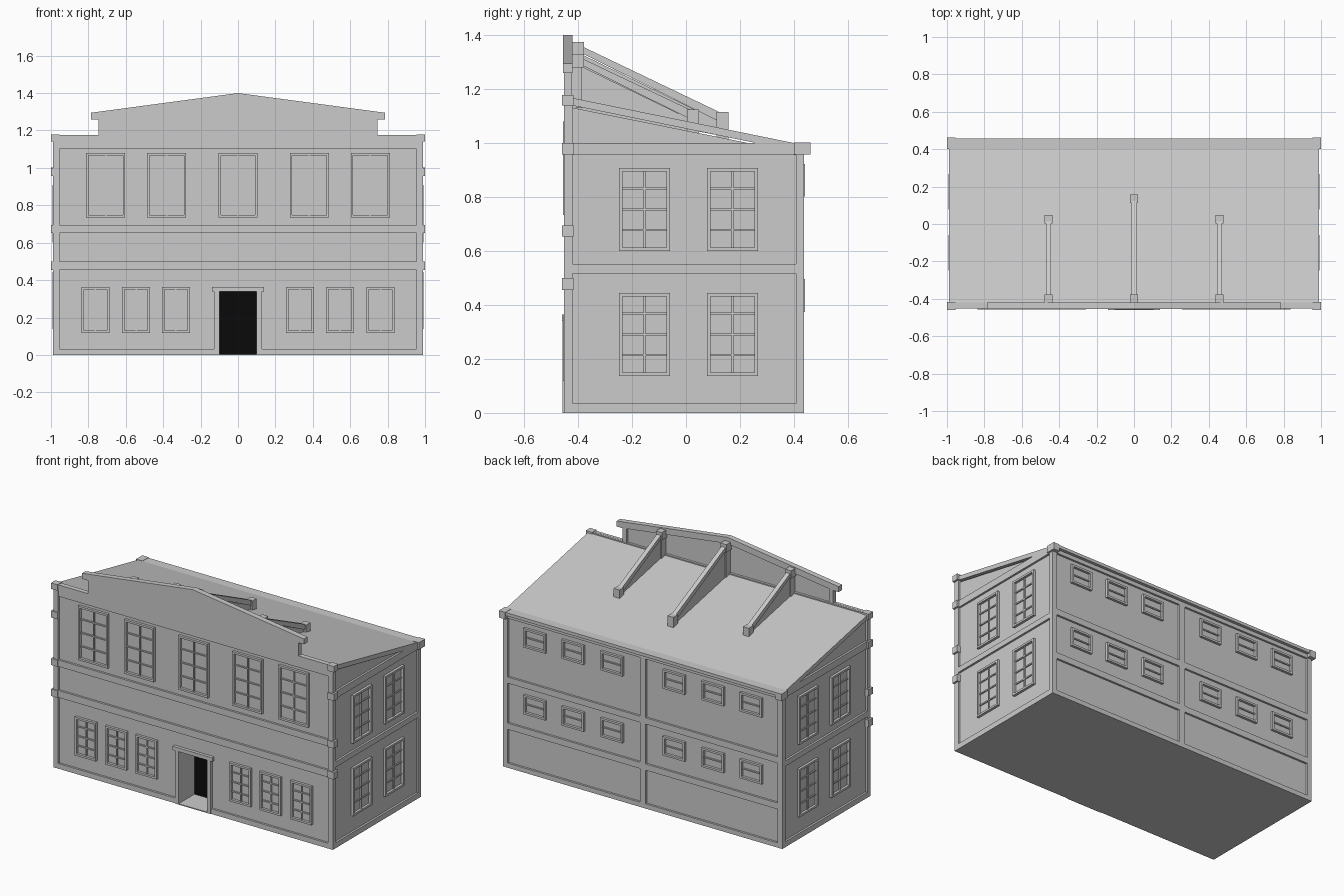
import bpy, bmesh
from mathutils import Vector

cube = bpy.data.objects.get("Cube")
if cube:
    bpy.data.objects.remove(cube, do_unlink=True)


def material(name, rgb):
    m = bpy.data.materials.new(name)
    m.use_nodes = True
    m.diffuse_color = (*rgb, 1)
    m.node_tree.nodes["Principled BSDF"].inputs["Base Color"].default_value = (*rgb, 1)
    return m


stone = material("stone grey", (0.6, 0.6, 0.6))
black = material("black", (0.003, 0.003, 0.003))


def finish(name, bm, mat=stone):
    bmesh.ops.recalc_face_normals(bm, faces=bm.faces)
    me = bpy.data.meshes.new(name)
    bm.to_mesh(me)
    bm.free()
    me.materials.append(mat)
    ob = bpy.data.objects.new(name, me)
    bpy.context.collection.objects.link(ob)
    return ob


def boxes(name, corners, mat=stone):
    """One object from pairs of opposite corners."""
    bm = bmesh.new()
    for a, b in corners:
        a, b = Vector(a), Vector(b)
        verts = bmesh.ops.create_cube(bm, size=1)["verts"]
        for v in verts:
            v.co = (a + b) / 2 + v.co * (b - a)
    return finish(name, bm, mat)


def prism(name, profile, start, end, axis):
    """Extrude a closed profile along x (points are y, z) or y (points are x, z)."""
    def place(p, t):
        return (t, p[0], p[1]) if axis == "x" else (p[0], t, p[1])
    bm = bmesh.new()
    face = bm.faces.new([bm.verts.new(place(p, start)) for p in profile])
    new = bmesh.ops.extrude_face_region(bm, geom=[face])["geom"]
    shift = Vector(place((0, 0), end - start))
    bmesh.ops.translate(bm, vec=shift, verts=[g for g in new if isinstance(g, bmesh.types.BMVert)])
    return finish(name, bm)


# Wall coordinates: u along the wall, z up, d outwards
WALLS = {
    "front": lambda u, z, d: (u, -0.44 - d, z),
    "back": lambda u, z, d: (u, 0.425 + d, z),
    "left": lambda u, z, d: (0.975 + d, u, z),
    "right": lambda u, z, d: (-0.975 - d, u, z),
}
TRIM = 0.013


def plate(wall, u0, u1, z0, z1, d=TRIM):
    at = WALLS[wall]
    return at(u0, z0, -0.006), at(u1, z1, d)


def window(wall, u, z, w, h, cols, rows):
    """Raised frame with glazing bars."""
    u0, u1, z0, z1, t = u - w / 2, u + w / 2, z - h / 2, z + h / 2, 0.013
    parts = [plate(wall, u0, u0 + t, z0, z1, 0.016), plate(wall, u1 - t, u1, z0, z1, 0.016),
             plate(wall, u0 + t, u1 - t, z0, z0 + t, 0.016),
             plate(wall, u0 + t, u1 - t, z1 - t, z1, 0.016)]
    for i in range(1, cols):
        c = u0 + w * i / cols
        parts.append(plate(wall, c - 0.004, c + 0.004, z0 + t, z1 - t, 0.008))
    for i in range(1, rows):
        c = z0 + h * i / rows
        parts.append(plate(wall, u0 + t, u1 - t, c - 0.004, c + 0.004, 0.007))
    boxes(wall + "_window", parts)


# Main block with the doorway cut out
body = prism("building_body", [(-0.44, 0), (0.425, 0), (0.425, 0.985), (0.28, 0.99), (-0.44, 1.135)],
             -0.975, 0.975, "x")
cutter = boxes("doorway_cutter", [((-0.1, -0.6, 0.006), (0.1, -0.29, 0.34))])
cutter.hide_render = True
mod = body.modifiers.new("doorway", "BOOLEAN")
mod.object = cutter
mod.operation = "DIFFERENCE"
mod.solver = "EXACT"
bpy.context.view_layer.objects.active = body
bpy.ops.object.modifier_apply(modifier=mod.name)
bpy.data.objects.remove(cutter, do_unlink=True)

# Door and its surround
boxes("door", [((-0.1, -0.297, 0.006), (0.1, -0.288, 0.34))], black)
surround = [plate("front", s * 0.1, s * 0.127, 0, 0.34, 0.017) for s in (-1, 1)]
surround.append(plate("front", -0.14, 0.14, 0.34, 0.364, 0.02))
surround.append(plate("front", -0.1, 0.1, 0, 0.006, 0.017))
boxes("door_surround", surround)

# Front bands
bands = [plate("front", -0.955, 0.955, a, b) for a, b in ((0.455, 0.5), (0.653, 0.695), (1.14, 1.175))]
bands += [plate("front", s * 0.127, s * 0.955, 0, 0.033) for s in (-1, 1)]
boxes("front_bands", bands)

# Front parapet
boxes("front_parapet", [((-0.988, -0.45, 1.1), (0.988, -0.42, 1.174))])

# Back bands and central pilaster
bands = [plate("back", s * 0.02, s * 0.955, a, b) for s in (-1, 1)
         for a, b in ((0, 0.03), (0.245, 0.285), (0.54, 0.58), (0.955, 0.99))]
bands.append(plate("back", -0.02, 0.02, 0, 0.99))
boxes("back_bands", bands)

# Side bands
for wall in ("left", "right"):
    boxes(wall + "_bands", [plate(wall, -0.42, 0.41, a, b)
                            for a, b in ((0, 0.035), (0.517, 0.552), (0.955, 1.0))])

# Corner pilasters with stone blocks
for side, s in (("left", 1), ("right", -1)):
    boxes(side + "_pilasters", [((s * 0.955, -0.453, 0), (s * 0.988, -0.42, 1.15)),
                                ((s * 0.955, 0.408, 0), (s * 0.988, 0.438, 0.99))])
    blocks = [((s * 0.955, -0.46, a), (s, -0.416, b))
              for a, b in ((0.455, 0.5), (0.653, 0.695), (0.957, 1.0), (1.14, 1.178))]
    blocks.append(((s * 0.955, 0.4, 0.957), (s, 0.462, 1.002)))
    boxes(side + "_corner_blocks", blocks)

# Sloping roof slab with a flat lip at the back
prism("roof", [(-0.425, 1.168), (0.4, 1.0), (0.458, 1.0), (0.458, 0.98), (0.26, 0.985),
               (0.26, 1.0), (-0.425, 1.14)], -0.988, 0.988, "x")

# Pediment, its end posts and its coping
prism("pediment", [(-0.745, 1.15), (0.745, 1.15), (0.745, 1.27), (0, 1.37), (-0.745, 1.27)],
      -0.453, -0.435, "y")
boxes("pediment_posts", [((s * 0.715, -0.452, 1.15), (s * 0.745, -0.422, 1.265)) for s in (-1, 1)])
prism("pediment_coping", [(-0.785, 1.26), (-0.745, 1.26), (0, 1.36), (0.745, 1.26), (0.785, 1.26),
                          (0.785, 1.295), (0, 1.4), (-0.785, 1.295)], -0.455, -0.42, "y")


# Roof buttresses: thin web, sloping rail and end blocks
def buttress(name, x, top, toe_y, toe_z):
    y0, low = -0.42, toe_z - 0.03
    prism(name + "_web", [(y0, 1.13), (toe_y, 1.03), (toe_y, low), (y0, top - 0.03)],
          x - 0.008, x + 0.008, "x")
    prism(name + "_rail", [(y0, top - 0.025), (toe_y + 0.01, low - 0.005), (toe_y + 0.01, toe_z), (y0, top)],
          x - 0.014, x + 0.014, "x")
    boxes(name + "_blocks", [((x - 0.021, -0.43, top - 0.05), (x + 0.021, -0.378, top)),
                             ((x - 0.014, -0.43, 1.13), (x + 0.014, -0.385, top - 0.05)),
                             ((x - 0.021, toe_y, 1.01), (x + 0.021, toe_y + 0.045, toe_z))])


buttress("centre_buttress", 0, 1.375, 0.113, 1.115)
for side, s in (("left", 1), ("right", -1)):
    buttress(side + "_buttress", s * 0.457, 1.33, 0.003, 1.125)

# Windows
for u in (-0.708, -0.382, 0, 0.382, 0.708):
    window("front", u, 0.907, 0.21, 0.346, 2, 4)
for s in (-1, 1):
    for u in (0.332, 0.545, 0.762):
        window("front", s * u, 0.241, 0.15, 0.246, 2, 4)
    for u in (0.22, 0.495, 0.765):
        for z in (0.435, 0.862):
            window("back", s * u, z, 0.155, 0.122, 1, 2)
for wall in ("left", "right"):
    for u in (-0.154, 0.172):
        for z in (0.291, 0.754):
            window(wall, u, z, 0.19, 0.307, 2, 4)
